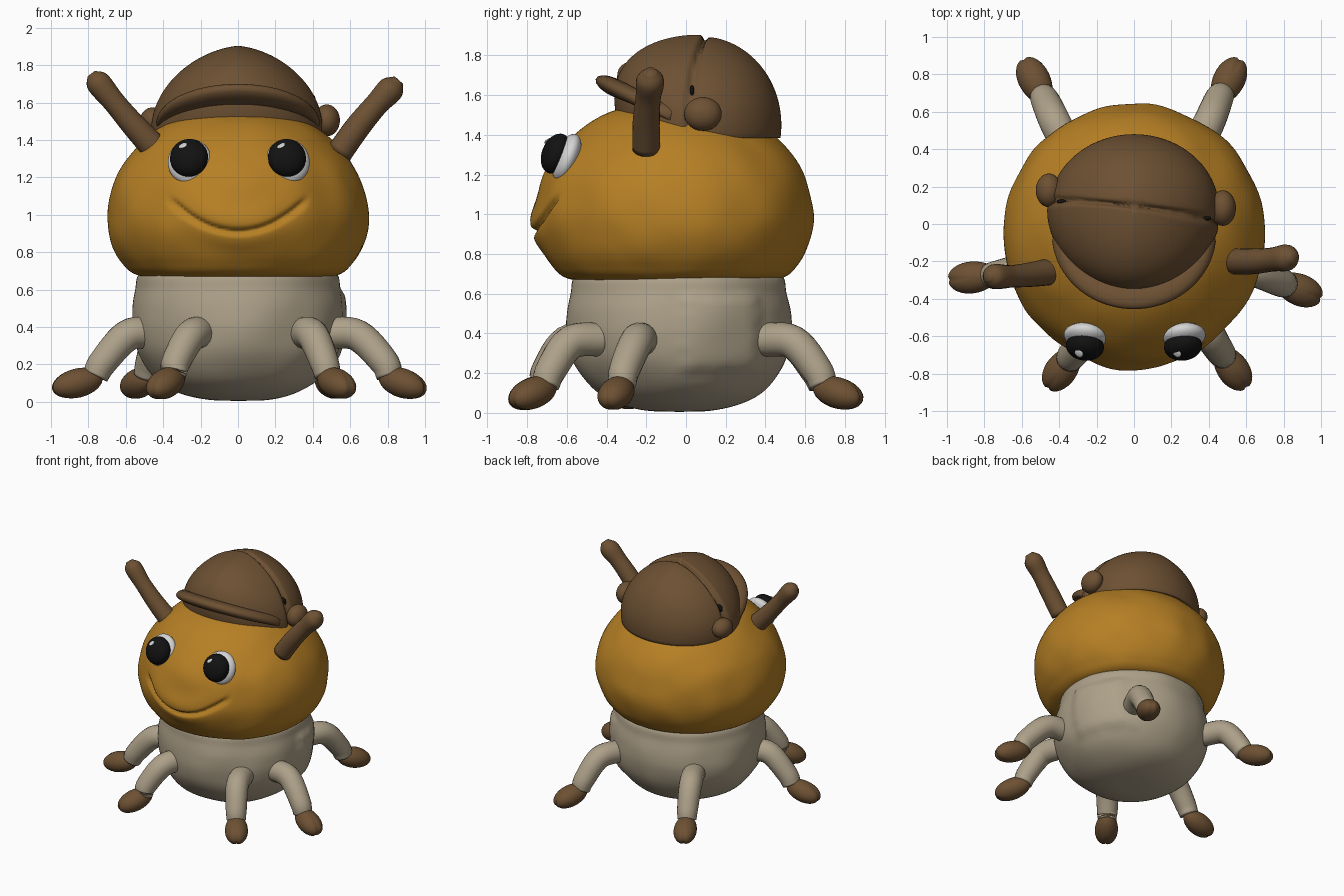
import bpy
import bmesh
import math
from mathutils import Vector, Matrix, noise

if "Cube" in bpy.data.objects:
    bpy.data.objects.remove(bpy.data.objects["Cube"])


def material(name, colour):
    m = bpy.data.materials.new(name)
    m.use_nodes = True
    m.diffuse_color = (*colour, 1)
    bsdf = m.node_tree.nodes["Principled BSDF"]
    bsdf.inputs["Base Color"].default_value = (*colour, 1)
    bsdf.inputs["Roughness"].default_value = 0.8
    return m


ORANGE = material("orange clay", (0.47, 0.215, 0.018))
CREAM = material("cream clay", (0.42, 0.355, 0.25))
BROWN = material("brown clay", (0.152, 0.081, 0.033))
BLACK = material("black", (0.006, 0.006, 0.006))
WHITE = material("white", (0.66, 0.66, 0.66))


def finish(name, bm, mat):
    bmesh.ops.recalc_face_normals(bm, faces=bm.faces)
    me = bpy.data.meshes.new(name)
    for f in bm.faces:
        f.smooth = True
    bm.to_mesh(me)
    bm.free()
    me.materials.append(mat)
    ob = bpy.data.objects.new(name, me)
    bpy.context.collection.objects.link(ob)
    return ob


def catmull(pts, steps):
    """Smooth path through the points."""
    p = [Vector(q) for q in pts]
    p = [2 * p[0] - p[1]] + p + [2 * p[-1] - p[-2]]
    out = []
    for a, b, c, d in zip(p, p[1:], p[2:], p[3:]):
        for i in range(steps):
            t = i / steps
            out.append(0.5 * (2 * b + (c - a) * t + (2 * a - 5 * b + 4 * c - d) * t * t
                              + (3 * b - a - 3 * c + d) * t ** 3))
    return out + [p[-2]]


def skin_rings(bm, rings):
    """Bridge closed rings of points and cap both ends."""
    vs = [[bm.verts.new(p) for p in r] for r in rings]
    n = len(vs[0])
    for a, b in zip(vs, vs[1:]):
        for i in range(n):
            bm.faces.new((a[i], a[(i + 1) % n], b[(i + 1) % n], b[i]))
    bm.faces.new(vs[0])
    bm.faces.new(vs[-1])


def lathe(name, profile, y, mat, segs, steps, deform):
    rings = []
    for r, z in catmull(profile, steps):
        r = max(r, 0.002)
        rings.append([deform(Vector((r * math.cos(a), y + r * math.sin(a), z)), y)
                      for a in (2 * math.pi * i / segs for i in range(segs))])
    bm = bmesh.new()
    skin_rings(bm, rings)
    return finish(name, bm, mat)


def tube(name, pts, radii, mat, sides=20, steps=6):
    path = catmull(pts, steps)
    rad = [v.x for v in catmull([(r, 0) for r in radii], steps)]
    rings = []
    for i, p in enumerate(path):
        d = path[min(i + 1, len(path) - 1)] - path[max(i - 1, 0)]
        side = d.cross(Vector((0.1, 0.2, 1))).normalized()
        up = side.cross(d).normalized()
        rings.append([p + rad[i] * (side * math.cos(a) + up * math.sin(a))
                      for a in (2 * math.pi * k / sides for k in range(sides))])
    bm = bmesh.new()
    skin_rings(bm, rings)
    return finish(name, bm, mat)


def blob(name, centre, size, mat, direction=(1, 0, 0), segs=32, deform=None):
    """Ellipsoid whose local x axis follows the direction."""
    bm = bmesh.new()
    bmesh.ops.create_uvsphere(bm, u_segments=segs, v_segments=segs // 2, radius=1)
    d = Vector(direction).normalized()
    side = Vector((0, 0, 1)).cross(d).normalized()
    rot = Matrix((d, side, d.cross(side))).transposed()
    for v in bm.verts:
        q = deform(v.co) if deform else v.co
        v.co = Vector(centre) + rot @ Vector((q.x * size[0], q.y * size[1], q.z * size[2]))
    return finish(name, bm, mat)


# Head: squashed ball with a pressed-in smile
def head_shape(p, y):
    out = Vector((p.x, p.y - y, 0)).normalized()
    push = 0.01 * noise.noise(p * 5)
    if p.y < y and abs(p.x) < 0.42:
        gap = (p.z - 0.91 - 1.25 * p.x ** 2) / math.hypot(1, 2.5 * p.x)
        line = min(1, max(0, (0.38 - abs(p.x)) / 0.05))
        lips = math.exp(-(p.x / 0.22) ** 2)
        push += lips * (0.024 * math.exp(-((gap - 0.05) / 0.08) ** 2)
                        + 0.014 * math.exp(-((gap + 0.05) / 0.05) ** 2))
        push -= line * 0.036 * math.exp(-(gap / 0.014) ** 2)
    return p + out * push


lathe("head", [(0, 0.66), (0.3, 0.655), (0.53, 0.675), (0.625, 0.75), (0.685, 0.87), (0.702, 1.0),
               (0.67, 1.16), (0.6, 1.29), (0.49, 1.41), (0.36, 1.5), (0.2, 1.55), (0, 1.57)],
      -0.06, ORANGE, 220, 10, head_shape)


# Body: rounded pot with a soft smear of clay on its left side
def body_shape(p, y):
    out = Vector((p.x, p.y - y, 0)).normalized()
    push = 0.012 * noise.noise(p * 4)
    if p.x > 0:
        edge = 0.21 + 0.02 * noise.noise(p * 14)
        reach = max(abs(p.y - 0.17), abs(p.z - 0.4))
        push += 0.02 * min(1, max(0, (edge - reach) / 0.05))
    return p + out * push


lathe("body", [(0, 0.005), (0.17, 0.012), (0.32, 0.05), (0.44, 0.125), (0.53, 0.25), (0.565, 0.38),
               (0.565, 0.5), (0.545, 0.6), (0.52, 0.69), (0.4, 0.72), (0, 0.73)],
      -0.035, CREAM, 96, 6, body_shape)


# Legs: arched limbs ending in cleft feet
def cleft(q):
    if q.x > 0:
        q = q * (1 - 0.08 * q.x * math.exp(-(q.y / 0.13) ** 2))
    return Vector((q.x, q.y * (1 + 0.08 * q.x), q.z))


LEGS = {
    "front_left": ((0.34, -0.42), (0.4, -0.58), (0.46, -0.68), (0.525, -0.77)),
    "front_right": ((-0.17, -0.45), (-0.25, -0.6), (-0.33, -0.7), (-0.385, -0.775)),
    "side_left": ((0.48, -0.22), (0.64, -0.25), (0.78, -0.31), (0.88, -0.35)),
    "side_right": ((-0.46, -0.2), (-0.59, -0.24), (-0.72, -0.27), (-0.86, -0.285)),
    "back_left": ((0.32, 0.38), (0.4, 0.54), (0.45, 0.66), (0.505, 0.765)),
    "back_right": ((-0.34, 0.38), (-0.42, 0.54), (-0.47, 0.65), (-0.53, 0.765)),
}
for place, (hip, knee, ankle, foot) in LEGS.items():
    cuff = Vector(ankle).lerp(Vector(foot), 0.3)
    tube(place + "_leg", [(*hip, 0.37), (*knee, 0.355), (*ankle, 0.215), (*cuff, 0.14)],
         (0.085, 0.085, 0.078, 0.07), CREAM)
    d = Vector(foot) - Vector(ankle)
    blob(place + "_foot", (*foot, 0.1), (0.14, 0.085, 0.078), BROWN, (d.x, d.y, -0.035), 32, cleft)

# Antennae
tube("right_antenna", [(-0.42, -0.25, 1.33), (-0.55, -0.27, 1.47), (-0.66, -0.28, 1.6),
                       (-0.75, -0.28, 1.71), (-0.785, -0.28, 1.755)],
     (0.075, 0.066, 0.06, 0.065, 0.025), BROWN)
tube("left_antenna", [(0.54, -0.2, 1.33), (0.64, -0.2, 1.47), (0.74, -0.19, 1.59),
                      (0.82, -0.18, 1.675), (0.86, -0.18, 1.72)],
     (0.07, 0.068, 0.064, 0.07, 0.03), BROWN)

# Eyes
for side, s in (("left", 1), ("right", -1)):
    look = Vector((0.1 * s, -0.9, 0.36)).normalized()
    blob(side + "_eye_white", (0.262 * s + 0.004, -0.6, 1.285), (0.06, 0.118, 0.127), WHITE, look)
    pupil = Vector((0.262 * s, -0.655, 1.305))
    blob(side + "_pupil", pupil, (0.07, 0.102, 0.105), BLACK, look)
    glint = Vector((-0.4, -0.45, 0.8)).normalized()
    blob(side + "_glint", pupil + glint * 0.081, (0.006, 0.026, 0.024), WHITE, glint, 12)


# Cap: dome split by a slanted seam, its front lobe leaning forward
def seam(q):
    gap = q.y - 0.02 + 0.13 * q.x - 0.08 * (q.z - 0.6)
    lift = 0.02 if gap < 0 else 0
    q = q * (1 + lift - 0.08 * math.exp(-(gap / 0.03) ** 2))
    lean = 0.35 * max(0, q.z) * max(0, -q.y)
    slope = 1 - 0.1 * abs(q.x)
    return Vector((q.x, q.y - lean, max(-0.15, q.z * slope + 0.06 * lean)))


blob("cap", (0, 0.075, 1.45), (0.455, 0.405, 0.445), BROWN, (1, 0, 0), 128, seam)
blob("cap_right_knob", (-0.455, 0.18, 1.5), (0.07, 0.09, 0.075), BROWN)
blob("cap_left_knob", (0.475, 0.085, 1.505), (0.07, 0.095, 0.085), BROWN)
for side, x, y in (("left", 0.385, 0.03), ("right", -0.385, 0.12)):
    blob(side + "_seam_end", (x, y, 1.62), (0.03, 0.012, 0.03), BLACK, (1, 0, 0), 12)

# Visor: thick rounded blade swept around the front of the cap
rings, shadow = [], []
for i in range(41):
    a = math.radians(-84 + 4.2 * i)
    s, c = math.sin(a), math.cos(a)
    inner = Vector((0.4 * s, 0.04 - 0.31 * c, 1.475 + 0.125 * c))
    outer = Vector((0.44 * s, -0.05 - 0.405 * c, 1.475 + 0.205 * c))
    mid, half = (inner + outer) / 2, (outer - inner) / 2
    up = Vector((0, 0.25, 1)).normalized() * (0.028 + 0.018 * c)
    rings.append([mid + half * math.cos(t) + up * math.sin(t)
                  for t in (2 * math.pi * k / 16 for k in range(16))])
    if i % 4 == 0:
        shadow.append((0.415 * s, -0.3 * c, 1.475 + 0.09 * c))
bm = bmesh.new()
skin_rings(bm, rings)
finish("cap_visor", bm, BROWN)

# Dark gap beneath the visor
tube("visor_gap", shadow, [0.019] * len(shadow), BLACK, 10, 3)
